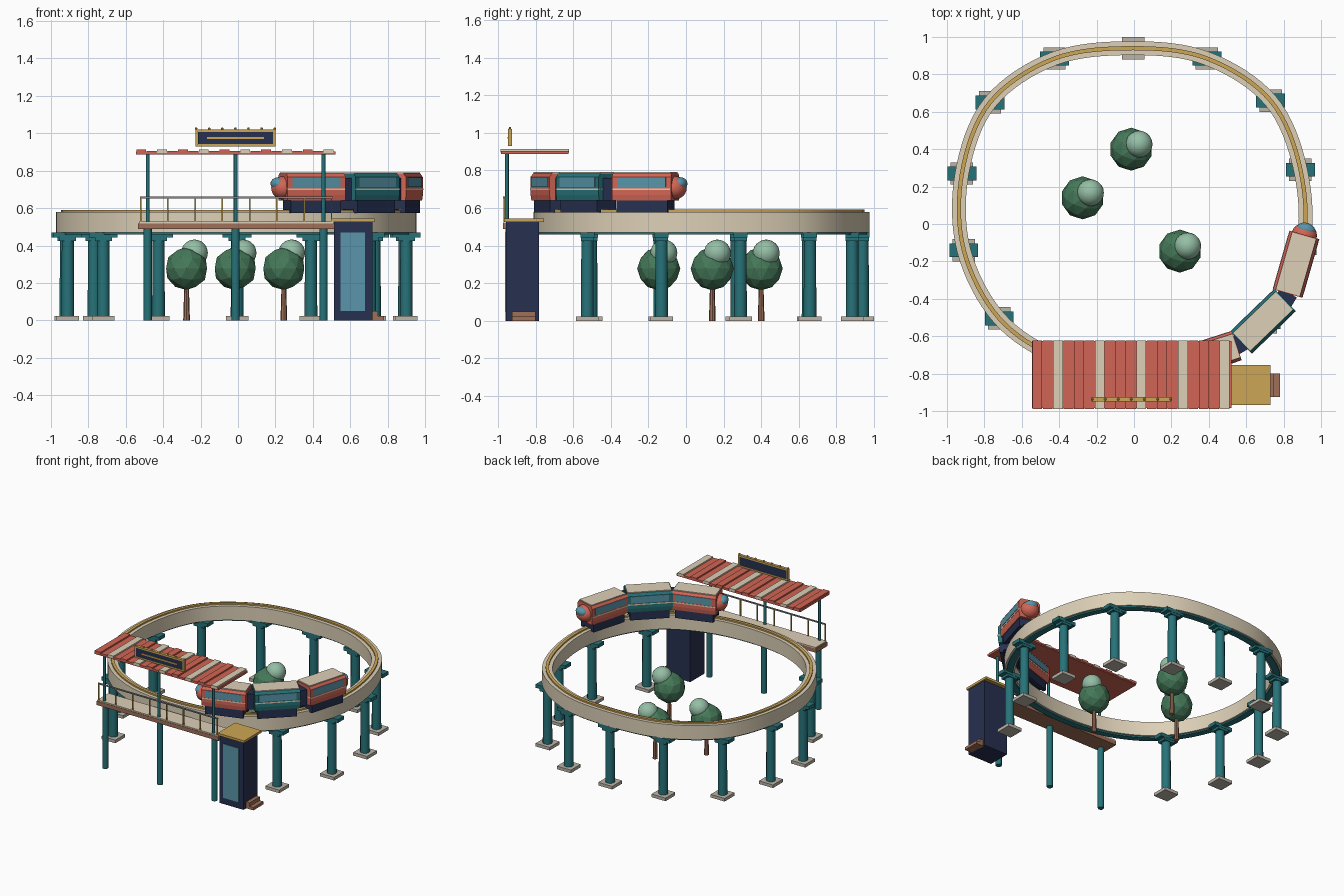
import bpy, bmesh, math
from mathutils import Matrix, Vector

if "Cube" in bpy.data.objects:
    bpy.data.objects.remove(bpy.data.objects["Cube"])

COL = dict(cream=(.72, .63, .47), red=(.64, .13, .09), teal=(.02, .17, .19), navy=(.02, .03, .08),
           gold=(.61, .38, .09), glass=(.10, .30, .40), green=(.06, .19, .10), mint=(.30, .52, .38),
           brown=(.35, .16, .10), stone=(.50, .46, .39), steel=(.25, .25, .25))
MATS = {}
for k, c in COL.items():
    MATS[k] = bpy.data.materials.new(k)
    MATS[k].diffuse_color = (*c, 1)


def finish(name, bm, mat, M=None, smooth=False):
    if M is not None:
        bm.transform(M)
    bmesh.ops.recalc_face_normals(bm, faces=bm.faces)
    me = bpy.data.meshes.new(name)
    bm.to_mesh(me)
    bm.free()
    me.materials.append(MATS[mat])
    ob = bpy.data.objects.new(name, me)
    bpy.context.collection.objects.link(ob)
    if smooth:
        bpy.ops.object.select_all(action='DESELECT')
        ob.select_set(True)
        bpy.context.view_layer.objects.active = ob
        bpy.ops.object.shade_smooth_by_angle(angle=math.radians(35))
    return ob


def box(name, x, y, z, mat, M=None):
    """Box from (min, max) ranges."""
    bm = bmesh.new()
    bmesh.ops.create_cube(bm, size=1)
    for v in bm.verts:
        for i, (a, b) in enumerate((x, y, z)):
            v.co[i] = a if v.co[i] < 0 else b
    return finish(name, bm, mat, M)


def column(name, x, y, z0, z1, r0, r1, mat, n=12):
    bm = bmesh.new()
    bmesh.ops.create_cone(bm, cap_ends=True, segments=n, radius1=r0, radius2=r1, depth=z1 - z0)
    return finish(name, bm, mat, Matrix.Translation((x, y, (z0 + z1) / 2)), True)


def ball(name, loc, scale, mat, M=None, sub=2, smooth=False):
    bm = bmesh.new()
    bmesh.ops.create_icosphere(bm, subdivisions=sub, radius=1)
    T = Matrix.Translation(loc) @ Matrix.Diagonal((*scale, 1))
    return finish(name, bm, mat, (M @ T) if M is not None else T, smooth)


# Track centre line: smooth closed curve through the pier positions
KEYS = [(-.005, .94), (.39, .885), (.73, .66), (.89, .29), (.90, -.13), (.705, -.525), (.39, -.715),
        (0, -.775), (-.40, -.715), (-.72, -.505), (-.91, -.14), (-.92, .27), (-.77, .65), (-.425, .885)]
path = []
for i in range(len(KEYS)):
    p = [Vector(KEYS[(i + d) % len(KEYS)]) for d in (-1, 0, 1, 2)]
    for s in range(8):
        t = s / 8
        path.append(.5 * (2 * p[1] + (p[2] - p[0]) * t + (2 * p[0] - 5 * p[1] + 4 * p[2] - p[3]) * t * t
                          + (3 * p[1] - p[0] - 3 * p[2] + p[3]) * t ** 3))


def sweep(name, half, z0, z1, mat):
    bm = bmesh.new()
    n, rings = len(path), []
    for i in range(n):
        d = (path[(i + 1) % n] - path[i - 1]).normalized()
        nrm = Vector((d.y, -d.x))
        rings.append([bm.verts.new((*(path[i] + nrm * o), z))
                      for o, z in ((-half, z0), (half, z0), (half, z1), (-half, z1))])
    for i in range(n):
        a, b = rings[i], rings[(i + 1) % n]
        for j in range(4):
            bm.faces.new((a[j], a[j - 1], b[j - 1], b[j]))
    return finish(name, bm, mat, None, True)


sweep("track_beam", .037, .47, .58, 'cream')
sweep("track_underside_strip", .024, .46, .472, 'teal')
sweep("track_rail", .011, .578, .591, 'gold')

# Piers everywhere but under the station
for i, (x, y) in enumerate(KEYS):
    if i in (6, 7, 8):
        continue
    box("pier_base", (x - .06, x + .06), (y - .06, y + .06), (0, .024), 'stone')
    column("pier_column", x, y, .02, .44, .034, .032, 'teal')
    box("pier_collar", (x - .045, x + .045), (y - .035, y + .035), (.425, .45), 'teal')
    box("pier_cap", (x - .077, x + .077), (y - .037, y + .037), (.443, .47), 'teal')

# Train: three cars, local x along the car
def car(cx, cy, deg, paint, nose):
    M = Matrix.Translation((cx, cy, 0)) @ Matrix.Rotation(math.radians(deg), 4, 'Z')
    L, prof = .163, [(-.076, .64), (.076, .64), (.081, .67), (.081, .765), (.067, .784), (-.067, .784),
                     (-.081, .765), (-.081, .67)]
    bm = bmesh.new()
    f = bm.faces.new([bm.verts.new((-L, y, z)) for y, z in prof])
    ext = bmesh.ops.extrude_face_region(bm, geom=[f])['geom']
    bmesh.ops.translate(bm, verts=[v for v in ext if isinstance(v, bmesh.types.BMVert)], vec=(2 * L, 0, 0))
    finish("car_body", bm, paint, M)
    box("car_roof", (-L + .005, L - .005), (-.066, .066), (.78, .791), 'cream', M)
    box("car_stripe", (-L, L), (-.083, .083), (.696, .705), 'cream', M)
    for s in (-1, 1):
        y = sorted((s * .07, s * .0835))
        box("car_window", (-.135, .135), y, (.712, .764), 'glass', M)
        y = sorted((s * .042, s * .07))
        box("car_skirt", (-.14, .14), y, (.575, .645), 'navy', M)
    box("car_underframe", (-.14, .14), (-.06, .06), (.592, .642), 'navy', M)
    if nose:
        ball("car_nose", (nose * L, 0, .708), (.062, .068, .062), 'red', M, 3, True)
        ball("nose_windscreen", (nose * (L + .03), 0, .73), (.036, .05, .034), 'glass', M, 3, True)


car(.866, -.215, 74, 'red', 1)
car(.69, -.52, 44, 'teal', 0)
car(.395, -.70, 18, 'red', -1)
for x, y, a in ((.812, -.393, 59), (.56, -.64, 31)):
    M = Matrix.Translation((x, y, 0)) @ Matrix.Rotation(math.radians(a), 4, 'Z')
    box("car_coupling", (-.03, .03), (-.05, .05), (.64, .76), 'navy', M)

# Station platform and railing
box("platform_base", (-.535, .515), (-.975, -.835), (.488, .519), 'brown')
box("platform_deck", (-.53, .51), (-.972, -.835), (.519, .528), 'cream')
for i in range(8):
    x = -.52 + i * .1457
    box("railing_post", (x - .004, x + .004), (-.972, -.964), (.525, .657), 'gold')
box("railing_top", (-.525, .505), (-.973, -.963), (.652, .661), 'steel')

# Station posts and striped roof
for x in (-.483, -.013, .457):
    column("platform_post", x, -.94, 0, .49, .022, .022, 'teal')
    column("roof_post", x, -.953, .525, .893, .010, .010, 'teal')
box("roof_panel", (-.545, .52), (-.985, -.625), (.887, .903), 'red')
for i in range(19):
    x = -.517 + i * .0556
    top = .914 if i % 2 == 0 else .906
    box("roof_slat", (x - .026, x + .026), (-.988, -.622), (.895, top), 'cream' if i % 4 == 2 else 'red')

# Sign with a plain bar and small bulbs
box("sign_panel", (-.215, .19), (-.945, -.928), (.94, 1.01), 'navy')
box("sign_bar", (-.165, .14), (-.95, -.94), (.969, .979), 'gold')
for z in (.93, 1.008):
    box("sign_frame_rail", (-.228, .2), (-.948, -.925), (z, z + .012), 'gold')
for x in (-.228, .188):
    box("sign_frame_side", (x, x + .012), (-.948, -.925), (.93, 1.02), 'gold')
for i in range(7):
    ball("sign_bulb", (-.224 + i * .07, -.937, 1.025), (.007,) * 3, 'gold')

# Lift tower and entrance steps
box("lift_shaft", (.512, .718), (-.958, -.783), (0, .53), 'navy')
box("lift_glass", (.547, .68), (-.963, -.95), (.05, .47), 'glass')
box("lift_cap", (.503, .73), (-.968, -.755), (.526, .544), 'gold')
box("lift_step_upper", (.71, .748), (-.925, -.8), (0, .05), 'brown')
box("lift_step_lower", (.71, .78), (-.925, -.8), (0, .022), 'brown')

# Trees inside the loop
for x, y in ((-.275, .14), (-.015, .40), (.245, -.145)):
    column("tree_trunk", x, y, 0, .2, .018, .012, 'brown', 8)
    ball("tree_crown", (x, y, .277), (.115,) * 3, 'green')
    ball("tree_crown_top", (x + .042, y + .027, .36), (.072,) * 3, 'mint', None, 3, True)

for m in bpy.data.materials:
    if m.users and not m.is_grease_pencil:
        m.use_nodes = True
        m.node_tree.nodes["Principled BSDF"].inputs["Base Color"].default_value = m.diffuse_color
